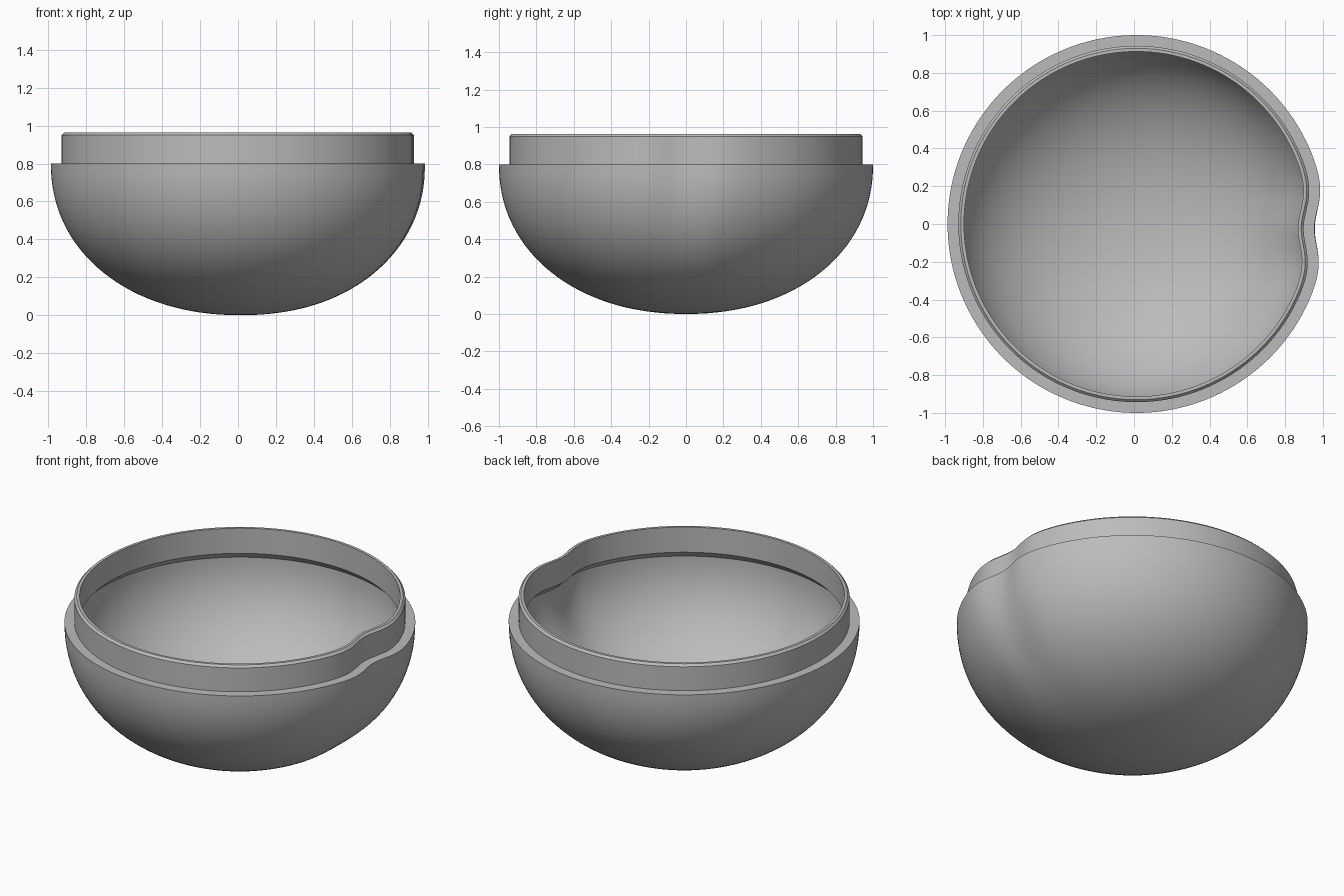
import bpy, bmesh, math

cube = bpy.data.objects.get("Cube")
if cube:
    bpy.data.objects.remove(cube, do_unlink=True)

SEGMENTS = 192        # steps around the bowl
STEPS = 32            # steps up each curved wall
CENTRE_X = 0.013
RIM_Z = 0.8           # height of the outer ledge
POWER = 2.12          # slightly squarer than an ellipse


def make_material(name, colour):
    mat = bpy.data.materials.new(name)
    mat.use_nodes = True
    mat.diffuse_color = colour
    mat.node_tree.nodes["Principled BSDF"].inputs["Base Color"].default_value = colour
    return mat


def wall(radius, top, bottom):
    """Curved wall profile from the bottom centre up to the widest point."""
    points = []
    for i in range(STEPS + 1):
        t = math.pi / 2 * (1 - i / STEPS)
        r = radius * max(0.0, math.cos(t)) ** (2 / POWER)
        z = top - (top - bottom) * math.sin(t) ** (2 / POWER)
        points.append((0.0 if i == 0 else r, z))
    return points


def place(r, z, angle):
    """Point on the bowl, pushed inward by the thumb notch on the +x side."""
    x, y = r * math.cos(angle), r * math.sin(angle)
    fade = min(1.0, z / RIM_Z) * max(0.0, math.cos(angle))
    x -= 0.058 * fade * min(1.0, r * 2) * math.exp(-((y + 0.02) / 0.11) ** 2 / 2)
    return (x + CENTRE_X, y, z)


def lathe(name, profile, mat):
    bm = bmesh.new()
    rings = []
    for r, z in profile:
        if r == 0:
            rings.append([bm.verts.new((CENTRE_X, 0, z))] * SEGMENTS)
        else:
            rings.append([bm.verts.new(place(r, z, math.tau * i / SEGMENTS))
                          for i in range(SEGMENTS)])
    for low, high in zip(rings, rings[1:]):
        for i in range(SEGMENTS):
            j = (i + 1) % SEGMENTS
            corners = dict.fromkeys((low[i], low[j], high[j], high[i]))
            bm.faces.new(list(corners))
    bmesh.ops.recalc_face_normals(bm, faces=bm.faces)
    mesh = bpy.data.meshes.new(name)
    bm.to_mesh(mesh)
    bm.free()
    mesh.materials.append(mat)
    obj = bpy.data.objects.new(name, mesh)
    bpy.context.collection.objects.link(obj)
    bpy.ops.object.select_all(action="DESELECT")
    obj.select_set(True)
    bpy.context.view_layer.objects.active = obj
    bpy.ops.object.shade_smooth_by_angle(angle=math.radians(30))
    return obj


grey = make_material("plain grey", (0.5, 0.5, 0.5, 1))

# Outer shell, ledge, chamfered lip, sloped undercut and inner shell in one section
outer = wall(1.0, RIM_Z, 0.0)
lip = [(0.943, RIM_Z), (0.943, 0.95), (0.93, 0.963), (0.913, 0.963), (0.913, 0.805)]
inner = wall(0.958, 0.76, 0.04)
lathe("bowl_shell", outer + lip + inner[::-1], grey)
